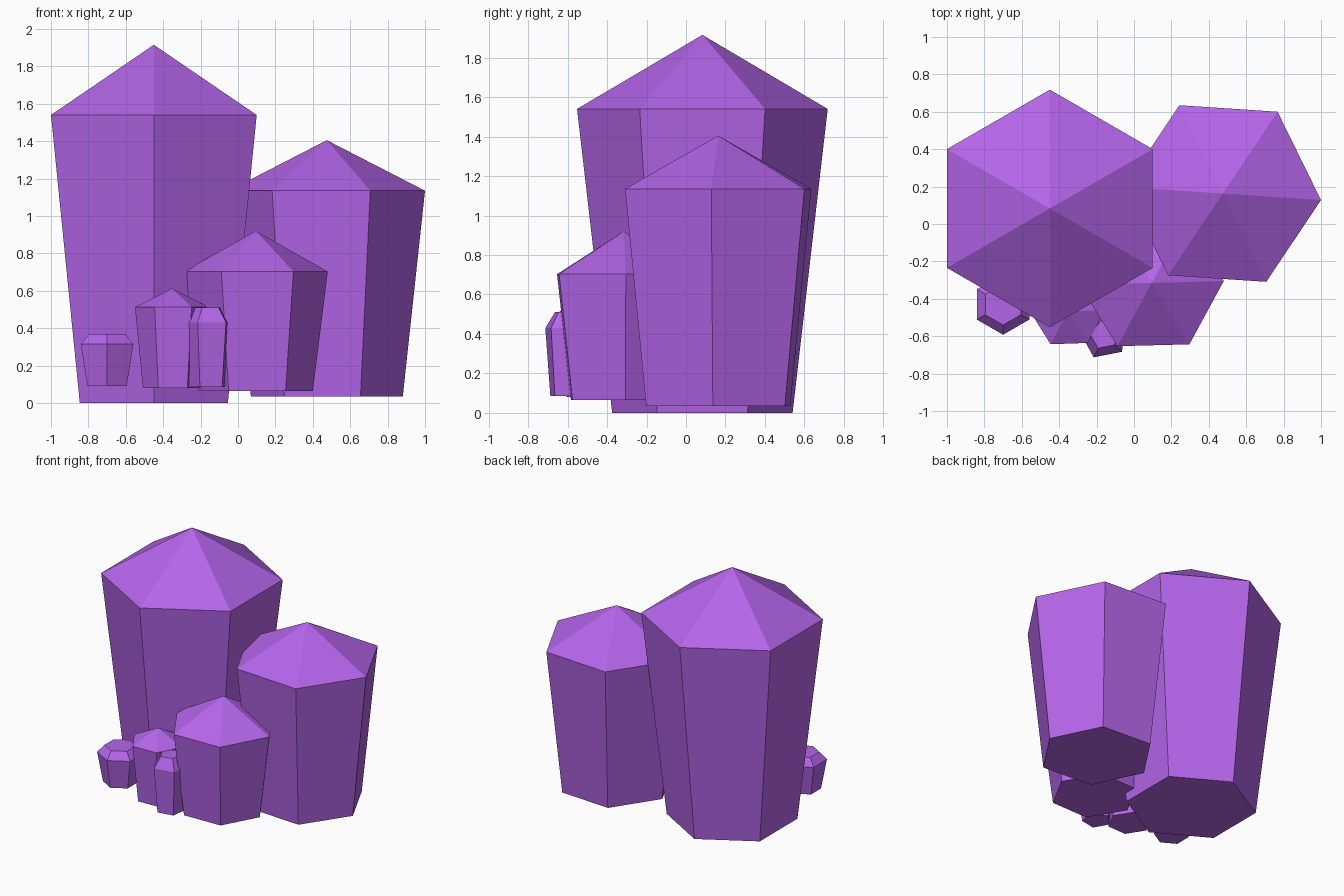
import bpy, bmesh
from math import cos, sin, radians, tau

if "Cube" in bpy.data.objects:
    bpy.data.objects.remove(bpy.data.objects["Cube"])

purple = bpy.data.materials.new("purple_crystal")
purple.diffuse_color = (0.46, 0.13, 0.82, 1)
purple.use_nodes = True
purple.node_tree.nodes["Principled BSDF"].inputs["Base Color"].default_value = purple.diffuse_color


def crystal(name, x, y, turn, sides, base, shoulder, tip):
    """Flared prism with a tapered cap; base, shoulder and tip are (radius, z)."""
    bm = bmesh.new()

    def ring(radius, z):
        angles = [radians(turn) + tau * i / sides for i in range(sides)]
        return [bm.verts.new((radius * cos(a), radius * sin(a), z - base[1])) for a in angles]

    low, high = ring(*base), ring(*shoulder)
    bm.faces.new(low[::-1])
    # Cap is either a point or a smaller flat facet
    if tip[0] == 0:
        top = [bm.verts.new((0, 0, tip[1] - base[1]))]
    else:
        top = ring(*tip)
        bm.faces.new(top)
    for i in range(sides):
        j = (i + 1) % sides
        bm.faces.new((low[i], low[j], high[j], high[i]))
        if tip[0] == 0:
            bm.faces.new((high[i], high[j], top[0]))
        else:
            bm.faces.new((high[i], high[j], top[j], top[i]))
    mesh = bpy.data.meshes.new(name)
    bm.to_mesh(mesh)
    bm.free()
    mesh.materials.append(purple)
    obj = bpy.data.objects.new(name, mesh)
    obj.location = (x, y, base[1])
    bpy.context.collection.objects.link(obj)


# Pointed crystals, largest to smallest
crystal("tall_crystal", -0.45, 0.083, 90, 6, (0.457, 0), (0.635, 1.54), (0, 1.915))
crystal("right_crystal", 0.475, 0.163, -3.8, 6, (0.407, 0.035), (0.526, 1.135), (0, 1.405))
crystal("front_crystal", 0.095, -0.315, 1.5, 6, (0.305, 0.065), (0.385, 0.703), (0, 0.92))
crystal("small_crystal", -0.353, -0.468, 2, 6, (0.155, 0.08), (0.198, 0.512), (0, 0.613))

# Blunt little crystals with flat tops
crystal("thin_crystal", -0.16, -0.594, -115, 5, (0.103, 0.085), (0.131, 0.43), (0.077, 0.51))
crystal("stub_crystal", -0.70, -0.43, 90, 6, (0.121, 0.09), (0.162, 0.315), (0.11, 0.37))
